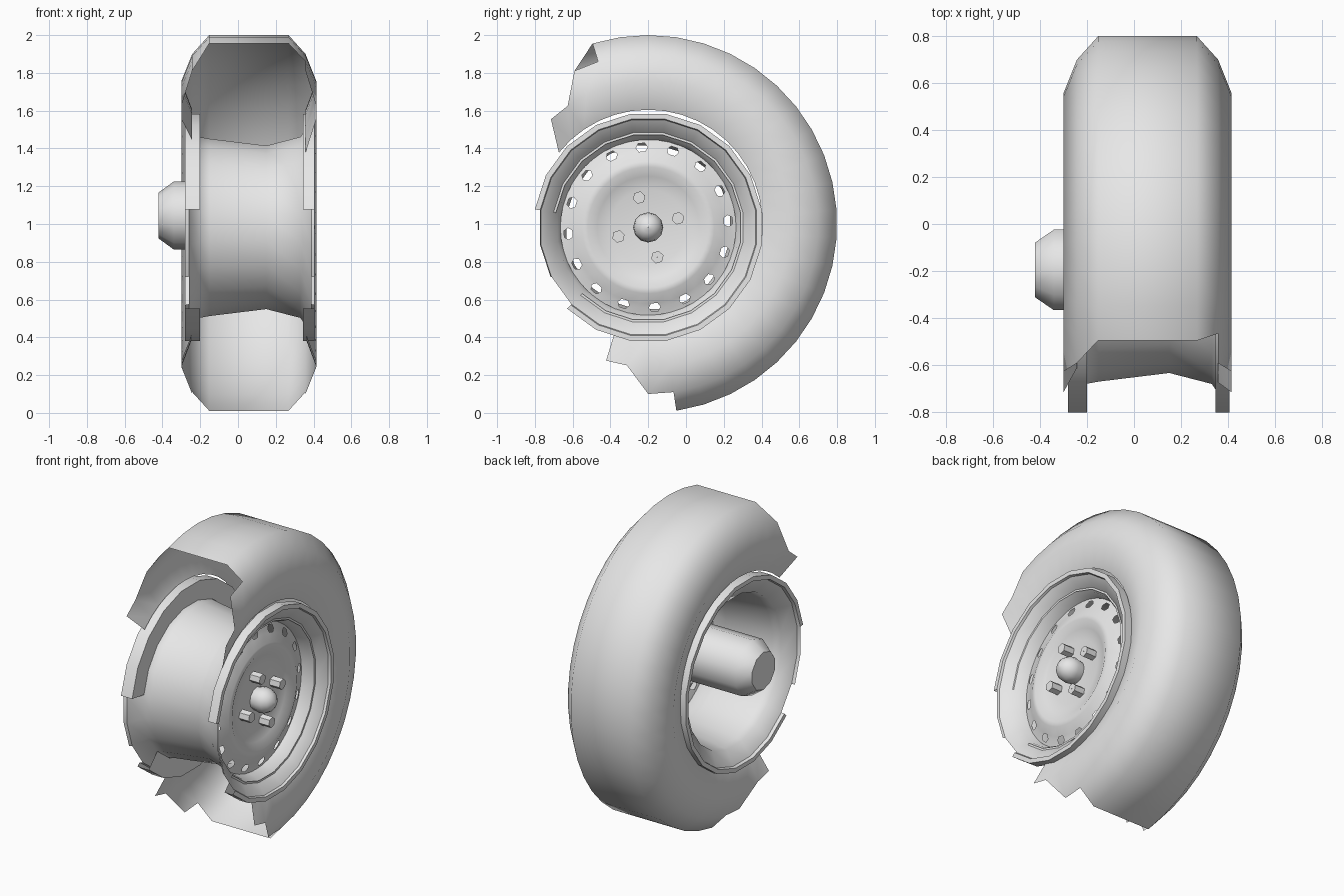
import bpy, math

cube = bpy.data.objects.get("Cube")
if cube:
    bpy.data.objects.remove(cube)

grey = bpy.data.materials.new("light_grey")
grey.use_nodes = True
colour = (0.8, 0.8, 0.8, 1)
grey.diffuse_color = colour
grey.node_tree.nodes["Principled BSDF"].inputs["Base Color"].default_value = colour

AXIS_Y, TYRE_Z, RIM_Z = -0.2, 1.0, 0.982


def polar(x, r, degrees, z, y=AXIS_Y):
    a = math.radians(degrees)
    return (x, y + r * math.cos(a), z + r * math.sin(a))


def make(name, verts, faces, angle=40):
    mesh = bpy.data.meshes.new(name)
    mesh.from_pydata(verts, [], faces)
    mesh.validate()
    mesh.materials.append(grey)
    ob = bpy.data.objects.new(name, mesh)
    bpy.context.collection.objects.link(ob)
    bpy.ops.object.select_all(action="DESELECT")
    ob.select_set(True)
    bpy.context.view_layer.objects.active = ob
    bpy.ops.object.shade_smooth_by_angle(angle=math.radians(angle))
    return ob


def lathe(name, profile, n, start=0, y=AXIS_Y, z=RIM_Z, keep=None, angle=40, spin=None):
    """Revolve (x, radius) points about the wheel axis; keep(ring, segment) filters faces."""
    spin = spin or (lambda ring, s: start + 360 * s / n)
    verts = [polar(x, r, spin(i, s), z, y) for i, (x, r) in enumerate(profile) for s in range(n)]
    faces = []
    for i in range(len(profile) - 1):
        for s in range(n):
            if keep is None or keep(i, s):
                t = (s + 1) % n
                faces.append((i * n + s, i * n + t, (i + 1) * n + t, (i + 1) * n + s))
    return make(name, verts, faces, angle)


# Torn tyre shell: each band stops at its own ragged pair of steps
def tyre():
    steps, mid = 42, 0.0575
    # half width, radius
    rings = [(0.21, 1.0), (0.30, 0.9), (0.357, 0.757), (0.30, 0.605)]
    # (first, last) step on the outer and the inner ring of each band
    bands = [((1, 23), (1, 23)), ((0, 24), (-1, 25)), ((-2, 26), (-2, 27))]
    verts, index, faces = [], {}, []

    def v(side, ring, k):
        key = (side, ring, k)
        if key not in index:
            w, r = rings[ring]
            index[key] = len(verts)
            verts.append(polar(mid + side * w, r, -90 + 360 * k / steps, TYRE_Z))
        return index[key]

    def add(side, face):
        faces.append(face if side > 0 else face[::-1])

    for k in range(1, 23):
        faces.append((v(-1, 0, k), v(-1, 0, k + 1), v(1, 0, k + 1), v(1, 0, k)))
    for side in (-1, 1):
        for b, ((o0, o1), (i0, i1)) in enumerate(bands):
            if side < 0 and b == 0:
                i1 += 1
            if side < 0 and b == 2:
                i1 -= 1
            for k in range(max(o0, i0), min(o1, i1)):
                add(side, (v(side, b, k), v(side, b, k + 1), v(side, b + 1, k + 1), v(side, b + 1, k)))
            # torn corner triangles
            if i1 > o1:
                add(side, (v(side, b, o1), v(side, b + 1, i1), v(side, b + 1, o1)))
            if i0 < o0:
                add(side, (v(side, b, o0), v(side, b + 1, o0), v(side, b + 1, i0)))
    make("torn_tyre", verts, faces, 60)


tyre()

# Rim barrel with flared ends
lathe("rim_barrel", [(-0.26, 0.575), (-0.205, 0.485), (-0.15, 0.475), (0.15, 0.438),
                     (0.33, 0.485), (0.39, 0.575)], 20, 9, angle=60)

# Rim lips, broken away at the front
whole = lambda i, s: not (9 <= s <= 11 and i < 3) and s != 11
lathe("outer_rim_lip", [(0.345, 0.495), (0.345, 0.608), (0.405, 0.608), (0.405, 0.58),
                        (0.39, 0.575)], 20, 9, keep=whole)
inner_lip = lathe("inner_rim_lip", [(-0.2, 0.485), (-0.2, 0.608), (-0.28, 0.608),
                                    (-0.28, 0.58), (-0.26, 0.575)], 20, 9, keep=whole)
inner_lip.data.flip_normals()

# Domed wheel disc with a ring of hexagonal vent holes
HOLES = 16
disc = [(0.27, 0.465), (0.275, 0.447), (0.283, 0.425), (0.29, 0.403), (0.318, 0.35),
        (0.322, 0.32), (0.295, 0.27), (0.28, 0.2), (0.275, 0.06)]
half_angle = {1: 2.2, 2: 4.2, 3: 2.5}


def vent_spin(ring, s):
    h = half_angle.get(ring, 3.75)
    return 94.6 + 360 * (s // 3) / HOLES + (-h, h, 180 / HOLES)[s % 3]


lathe("wheel_disc", disc, HOLES * 3, spin=vent_spin,
      keep=lambda i, s: not (s % 3 == 0 and i in (1, 2)), angle=50)

# Centre cap
lathe("centre_cap", [(0.265, 0.07), (0.32, 0.08), (0.355, 0.075), (0.385, 0.055),
                     (0.402, 0.03), (0.408, 0.001)], 12, angle=60)

# Wheel bolts
for b in range(4):
    _, by, bz = polar(0, 0.165, 17 + 90 * b, RIM_Z)
    lathe("wheel_bolt_%d" % (b + 1), [(0.265, 0.034), (0.35, 0.034), (0.35, 0.001)],
          6, 17, by, bz, angle=30)

# Axle stub at the back of the wheel
axle = lathe("axle_stub", [(0.265, 0.18), (-0.34, 0.18), (-0.42, 0.122), (-0.42, 0.001)],
             10, 18, -0.195, 1.045, angle=40)
axle.data.flip_normals()
for ob in (axle,):
    ob.data.update()
